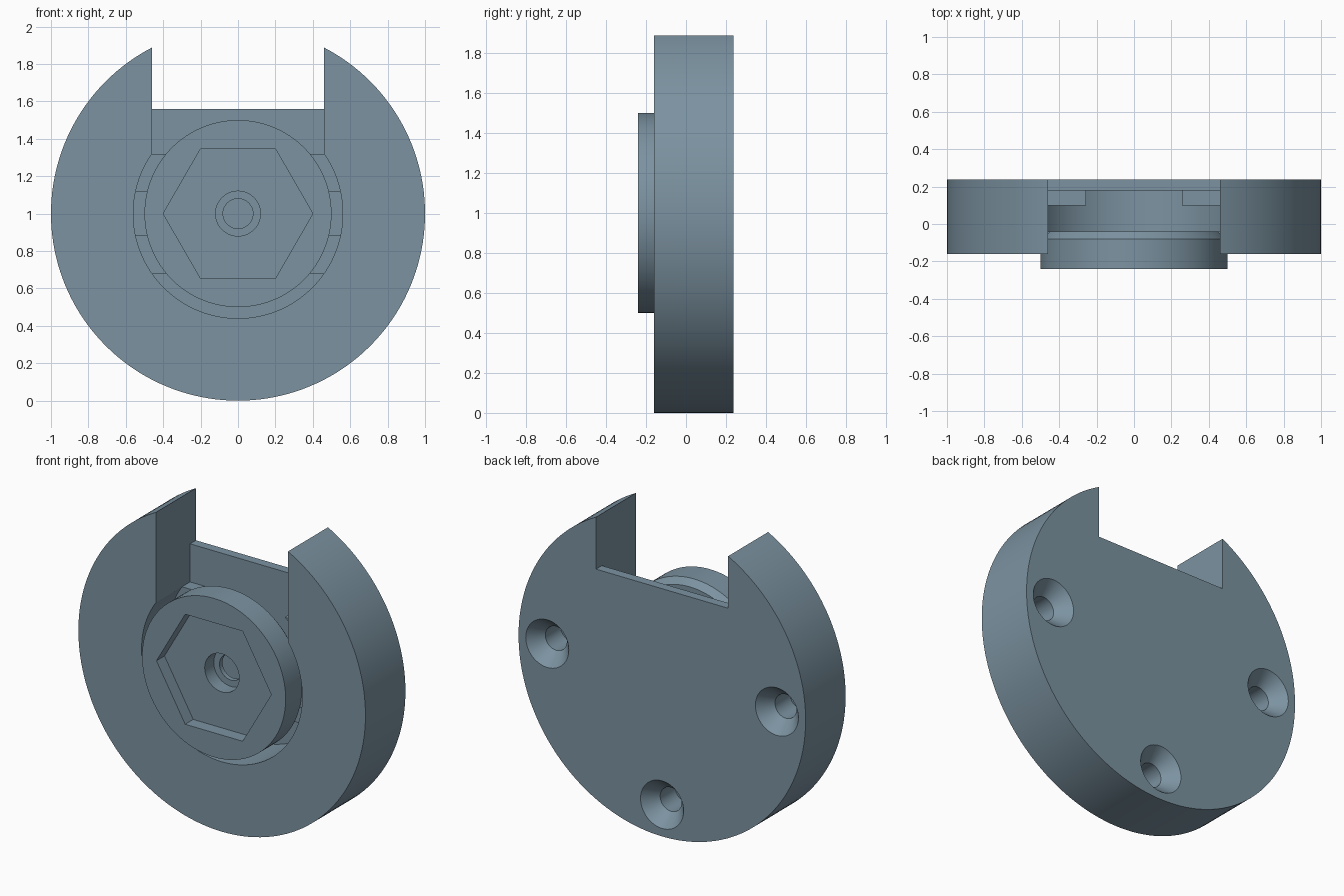
import bpy, bmesh
from math import sin, cos, pi, asin
from mathutils import Vector

if "Cube" in bpy.data.objects:
    bpy.data.objects.remove(bpy.data.objects["Cube"])


def finish(bm, name):
    bmesh.ops.recalc_face_normals(bm, faces=bm.faces)
    me = bpy.data.meshes.new(name)
    bm.to_mesh(me)
    bm.free()
    ob = bpy.data.objects.new(name, me)
    bpy.context.collection.objects.link(ob)
    return ob


def lathe(name, profile, x=0, z=1, n=128):
    """Turn (radius, y) points around an axis parallel to y."""
    bm = bmesh.new()
    rings = [[bm.verts.new((x + r * cos(2 * pi * i / n), y, z + r * sin(2 * pi * i / n)))
              for i in range(n)] for r, y in profile]
    for a, b in zip(rings, rings[1:]):
        for i in range(n):
            j = (i + 1) % n
            bm.faces.new((a[i], a[j], b[j], b[i]))
    bm.faces.new(rings[0])
    bm.faces.new(rings[-1])
    return finish(bm, name)


def extrude_y(bm, faces, dy):
    ext = bmesh.ops.extrude_face_region(bm, geom=faces)
    new = [g for g in ext["geom"] if isinstance(g, bmesh.types.BMVert)]
    bmesh.ops.translate(bm, verts=new, vec=Vector((0, dy, 0)))


def prism(name, outline, y0, y1, through_z=None):
    """Extrude an (x, z) outline along y; above through_z it runs further back."""
    bm = bmesh.new()
    f = bm.faces.new([bm.verts.new((x, y0, z)) for x, z in outline])
    extrude_y(bm, [f], y1 - y0)
    if through_z:
        bmesh.ops.bisect_plane(bm, geom=bm.verts[:] + bm.edges[:] + bm.faces[:],
                               plane_co=(0, 0, through_z), plane_no=(0, 0, 1))
        top = [f for f in bm.faces if all(abs(v.co.y - y1) < 1e-5 and v.co.z > through_z - 1e-4
                                          for v in f.verts)]
        extrude_y(bm, top, 0.3)
        bmesh.ops.delete(bm, geom=[f for f in top if f.is_valid], context='FACES_ONLY')
    return finish(bm, name)


def arc(r, a0, a1, n):
    return [(r * cos(a0 + (a1 - a0) * i / n), 1 + r * sin(a0 + (a1 - a0) * i / n))
            for i in range(n + 1)]


def side_block(name, r0, r1, h, y0, y1, side):
    """Ring segment on one side, with flat ends at z = 1 +/- h."""
    a, b = asin(h / r0), asin(h / r1)
    pts = arc(r1, -b, b, 24) + arc(r0, a, -a, 24)
    return prism(name, [(side * x, z) for x, z in pts], y0, y1)


def cut(ob, cutters):
    bpy.context.view_layer.objects.active = ob
    for c in cutters:
        c.hide_render = True
        m = ob.modifiers.new("cut", 'BOOLEAN')
        m.operation = 'DIFFERENCE'
        m.solver = 'EXACT'
        m.object = c
        bpy.ops.object.modifier_apply(modifier=m.name)
        bpy.data.objects.remove(c)


# Round holder body with a keyhole pocket, open top and three countersunk screws
BACK, WALL = 0.238, 0.18
body = lathe("holder_body", [(1, -0.16), (1, BACK)], n=160)
a = asin((0.56 ** 2 - 0.46 ** 2) ** 0.5 / 0.56)
keyhole = arc(0.56, pi - a, 2 * pi + a, 96) + [(0.46, 2.2), (-0.46, 2.2)]
cutters = [prism("pocket_cutter", keyhole, -0.4, WALL, through_z=1.56)]
for x, z in ((-0.8, 1), (0.8, 1), (0, 0.2)):
    cutters.append(lathe("screw_cutter", [(0.15, 0.3), (0.15, BACK), (0.075, 0.15), (0.075, 0.0)],
                         x, z, 48))
cut(body, cutters)

# Round head with hexagon recess and stepped bolt hole
head = lathe("locking_head", [(0.5, -0.24), (0.5, -0.08), (0.465, -0.04)])
cut(head, [
    lathe("hex_cutter", [(0.4, -0.4), (0.4, -0.16)], n=6),
    lathe("bolt_cutter", [(0.12, -0.2), (0.12, -0.07), (0.08, -0.07), (0.08, 0.1)], n=64),
])

# Tabs joining the head to the pocket, and lock ledges on the back wall
parts = [body, head]
for side, label in ((-1, "left"), (1, "right")):
    parts.append(side_block(label + "_head_tab", 0.45, 0.57, 0.12, -0.08, -0.041, side))
    parts.append(side_block(label + "_lock_ledge", 0.41, 0.565, 0.32, 0.10, 0.19, side))

# Slate blue-grey finish; smooth curved walls, keep hard edges
slate = bpy.data.materials.new("slate")
slate.diffuse_color = (0.20, 0.29, 0.355, 1)
slate.use_nodes = True
slate.node_tree.nodes["Principled BSDF"].inputs["Base Color"].default_value = slate.diffuse_color
for ob in parts:
    ob.data.materials.clear()
    ob.data.materials.append(slate)
    bpy.ops.object.select_all(action='DESELECT')
    ob.select_set(True)
    bpy.context.view_layer.objects.active = ob
    bpy.ops.object.shade_smooth_by_angle(angle=0.5)
